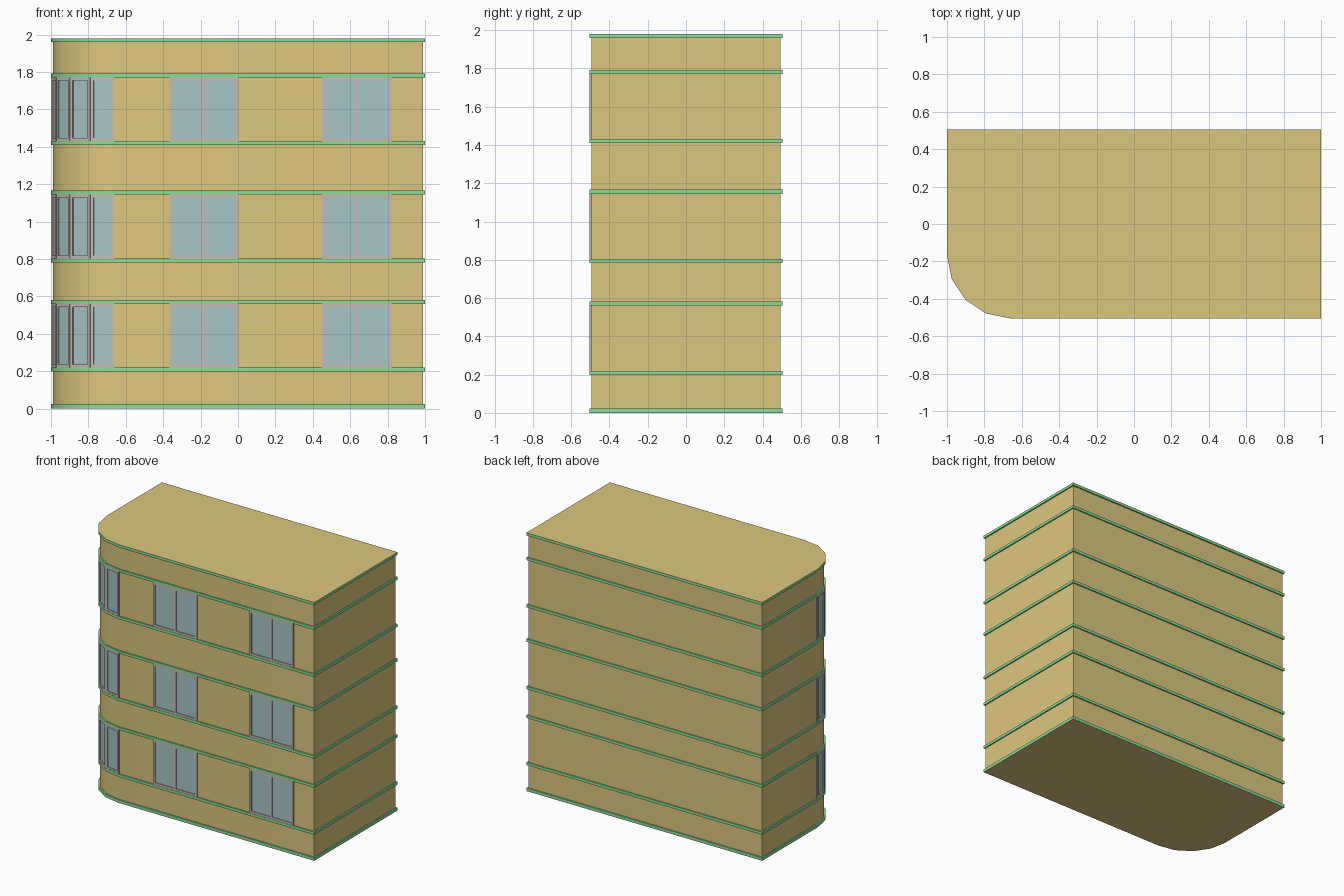
import bpy, bmesh
from math import cos, sin, pi
from mathutils import Vector, Matrix

if "Cube" in bpy.data.objects:
    bpy.data.objects.remove(bpy.data.objects["Cube"])

HX, HY, R, INSET = 1.0, 0.505, 0.34, 0.01
FLOORS = [(0.22, 0.56), (0.803, 1.145), (1.43, 1.77)]


def material(name, rgb):
    m = bpy.data.materials.new(name)
    m.diffuse_color = (*rgb, 1)
    m.use_nodes = True
    m.node_tree.nodes["Principled BSDF"].inputs["Base Color"].default_value = m.diffuse_color
    return m


TAN = material("tan_render", (0.72, 0.57, 0.21))
GREEN = material("green_trim", (0.27, 0.72, 0.31))
GLASS = material("window_glass", (0.39, 0.57, 0.58))
FRAME = material("window_frame", (0.58, 0.50, 0.46))


def outline(inset):
    """Plan of the block: a rectangle with a four-sided round at the front left."""
    cx, cy, r = -HX + R, -HY + R, R - inset
    arc = [(cx + r * cos(pi + i * pi / 8), cy + r * sin(pi + i * pi / 8)) for i in range(5)]
    x, y = HX - inset, HY - inset
    return arc + [(x, -y), (x, y), (-x, y)]


def finish(name, bm, mats):
    bmesh.ops.recalc_face_normals(bm, faces=bm.faces)
    me = bpy.data.meshes.new(name)
    bm.to_mesh(me)
    bm.free()
    for m in mats:
        me.materials.append(m)
    ob = bpy.data.objects.new(name, me)
    bpy.context.collection.objects.link(ob)
    return ob


def smooth(ob):
    bpy.ops.object.select_all(action='DESELECT')
    ob.select_set(True)
    bpy.context.view_layer.objects.active = ob
    bpy.ops.object.shade_smooth_by_angle(angle=pi / 6)


# Walls, roof and floor
def walls():
    bm = bmesh.new()
    face = bm.faces.new([bm.verts.new((x, y, 0)) for x, y in outline(INSET)])
    top = bmesh.ops.extrude_face_region(bm, geom=[face], use_keep_orig=True)["geom"]
    bmesh.ops.translate(bm, vec=(0, 0, 1.98), verts=[v for v in top if isinstance(v, bmesh.types.BMVert)])
    smooth(finish("walls", bm, [TAN]))


# Green string course running round the building
def trim(name, z0, z1):
    bm = bmesh.new()
    loops = [[bm.verts.new((x, y, z)) for x, y in outline(d)]
             for d, z in ((0, z0), (0, z1), (INSET, z1), (INSET, z0))]
    n = len(loops[0])
    for k in range(4):
        a, b = loops[k], loops[(k + 1) % 4]
        for i in range(n):
            j = (i + 1) % n
            f = bm.faces.new((a[i], a[j], b[j], b[i]))
            # roof and underside carry the wall colour out to the edge
            if (k == 1 and z1 > 1.9) or (k == 3 and z0 == 0):
                f.material_index = 1
    smooth(finish(name, bm, [GREEN, TAN]))


# Window with raised frame, placed on the wall from p0 to p1 (plan points)
def window(name, p0, p1, z0, z1, panes=1, bar=0.016, proud=0.008):
    p0, p1 = Vector(p0), Vector(p1)
    along = (p1 - p0).normalized()
    out = Vector((along.y, -along.x))
    width, height = (p1 - p0).length, z1 - z0
    place = Matrix(((along.x, out.x, 0, p0.x), (along.y, out.y, 0, p0.y),
                    (0, 0, 1, z0), (0, 0, 0, 1)))

    bm = bmesh.new()

    def box(x0, x1, depth, h0, h1, mat):
        size = Matrix.Diagonal((x1 - x0, depth + 0.01, h1 - h0, 1))
        mid = Matrix.Translation(((x0 + x1) / 2, (depth - 0.01) / 2, (h0 + h1) / 2))
        vs = bmesh.ops.create_cube(bm, size=1, matrix=place @ mid @ size)["verts"]
        for f in {f for v in vs for f in v.link_faces}:
            f.material_index = mat

    box(0, width, proud, 0, bar, 0)
    box(0, width, proud, height - bar, height, 0)
    for i in range(panes + 1):
        x = (width - bar) * i / panes
        box(x, x + bar, proud, bar, height - bar, 0)
    box(bar, width - bar, 0.001, bar, height - bar, 1)
    finish(name, bm, [FRAME, GLASS])


walls()
for i, (z0, z1) in enumerate([(0, 0.024), (0.199, 0.22), (0.56, 0.581), (0.782, 0.803),
                              (1.145, 1.166), (1.409, 1.43), (1.77, 1.791), (1.959, 1.98)]):
    trim(f"trim_band_{i + 1}", z0, z1)

corner = outline(INSET)[:5]
front = -HY + INSET
for n, (z0, z1) in enumerate(FLOORS, 1):
    for i in range(4):
        window(f"corner_window_{n}_{i + 1}", corner[i], corner[i + 1], z0, z1)
    for side, x0, x1 in (("left", -0.367, 0.003), ("right", 0.448, 0.82)):
        window(f"front_window_{n}_{side}", (x0, front), (x1, front), z0, z1, panes=2)
